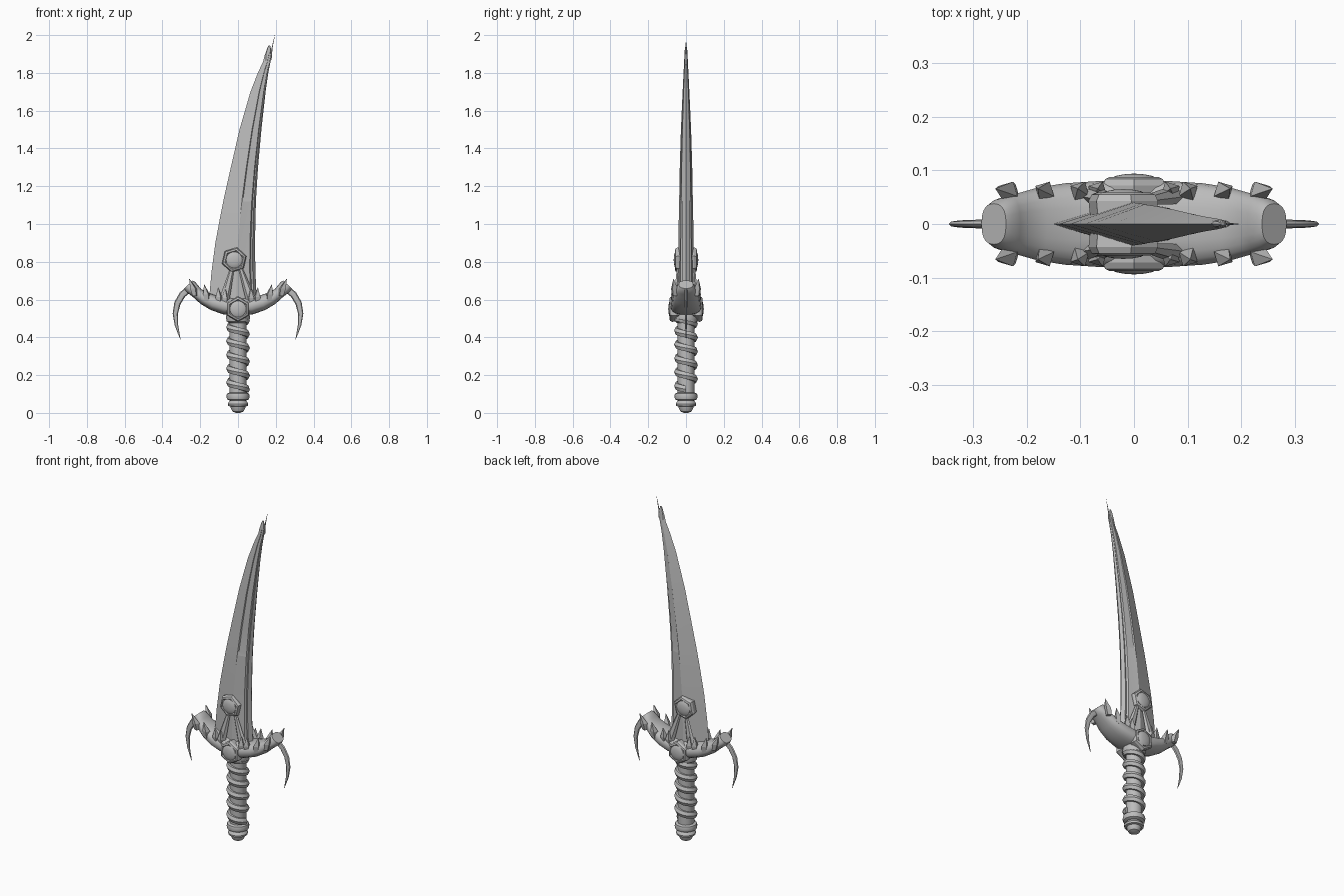
import bpy, bmesh, math
from mathutils import Vector

cube = bpy.data.objects.get("Cube")
if cube:
    bpy.data.objects.remove(cube)

steel = bpy.data.materials.new("grey steel")
steel.use_nodes = True
GREY = (0.5, 0.5, 0.5, 1)
steel.diffuse_color = GREY
steel.node_tree.nodes["Principled BSDF"].inputs["Base Color"].default_value = GREY


def loft(name, rings, angle=35):
    """Skin a list of equal-length rings, cap both ends."""
    bm = bmesh.new()
    rows = [[bm.verts.new(p) for p in ring] for ring in rings]
    n = len(rows[0])
    for a, b in zip(rows, rows[1:]):
        for i in range(n):
            j = (i + 1) % n
            bm.faces.new((a[i], a[j], b[j], b[i]))
    bm.faces.new(rows[0][::-1])
    bm.faces.new(rows[-1])
    bmesh.ops.recalc_face_normals(bm, faces=bm.faces)
    mesh = bpy.data.meshes.new(name)
    bm.to_mesh(mesh)
    bm.free()
    mesh.materials.append(steel)
    ob = bpy.data.objects.new(name, mesh)
    bpy.context.collection.objects.link(ob)
    bpy.ops.object.select_all(action='DESELECT')
    ob.select_set(True)
    bpy.context.view_layer.objects.active = ob
    bpy.ops.object.shade_smooth_by_angle(angle=math.radians(angle))
    return ob


def circle(n, start=0):
    return [(math.cos(start + math.tau * i / n), math.sin(start + math.tau * i / n)) for i in range(n)]


def lathe(name, profile, n=16, centre=(0, 0, 0), side=0, start=0, angle=35):
    """Turn (radius, height) about z, or about y when side is -1 or 1."""
    rings = []
    for r, h in profile:
        ring = [(r * c, r * s) for c, s in circle(n, start)]
        rings.append([Vector(centre) + Vector((u, side * h, v) if side else (u, v, h)) for u, v in ring])
    return loft(name, rings, angle)


def sweep(name, path, n, start=0, angle=35, power=1):
    """Sweep ellipses along (x, z, half_height, half_depth) points in the xz plane."""
    rings = []
    for i, (x, z, h, d) in enumerate(path):
        a, b = path[max(i - 1, 0)], path[min(i + 1, len(path) - 1)]
        t = Vector((b[0] - a[0], 0, b[1] - a[1])).normalized()
        nrm = Vector((-t.z, 0, t.x))
        ring = []
        for c, s in circle(n, start):
            c, s = (math.copysign(abs(v) ** power, v) for v in (c, s))
            ring.append(Vector((x, d * c, z)) + nrm * h * s)
        rings.append(ring)
    return loft(name, rings, angle)


# Curved blade: rows of (z, left x, right x, half thickness)
rows = [(0.58, -0.155, 0.1, 0.043), (0.75, -0.14, 0.092, 0.042), (0.9, -0.12, 0.09, 0.04),
        (1.05, -0.092, 0.093, 0.038), (1.12, -0.078, 0.095, 0.037), (1.14, -0.074, 0.096, 0.036),
        (1.3, -0.038, 0.106, 0.033), (1.5, 0.008, 0.124, 0.027), (1.7, 0.066, 0.146, 0.018),
        (1.8, 0.105, 0.16, 0.013), (1.86, 0.133, 0.172, 0.01), (1.9, 0.143, 0.18, 0.008)]
rings = []
for z, xl, xr, t in rows:
    step = 0.84 if z > 1.13 else 0.96
    half = [(0.57, 1), (0.6, step), (0.87, 0.7), (0.9, 0.45), (0.94, 0.5)]
    section = [(0, 0)] + [(f, -y) for f, y in half] + [(1, 0)] + half[::-1]
    rings.append([(xl + (xr - xl) * f, y * t, z) for f, y in section])
loft("blade", rings, 8)
sweep("blade_hook", [(0.155, 1.84, 0.014, 0.009), (0.16, 1.9, 0.015, 0.008),
                     (0.164, 1.93, 0.01, 0.006), (0.166, 1.945, 0.004, 0.002)], 8)
sweep("blade_point", [(0.172, 1.87, 0.007, 0.004), (0.18, 1.93, 0.003, 0.002),
                      (0.195, 2.0, 0.0005, 0.0005)], 6)

# Grip with spiral binding
lathe("grip", [(0.045, 0.08), (0.045, 0.52)], 12)
turns, per = 5.3, 20
rings = []
for i in range(int(turns * per) + 1):
    a = -math.tau * i / per
    z = 0.125 + 0.073 * i / per
    rings.append([((0.047 + 0.016 * c) * math.cos(a), (0.047 + 0.016 * c) * math.sin(a), z + 0.021 * s)
                  for c, s in circle(6)])
loft("grip_binding", rings, 40)
lathe("grip_collar", [(0.046, 0.475), (0.06, 0.485), (0.064, 0.505), (0.06, 0.53), (0.045, 0.54)], 16)

# Pommel
lathe("pommel_ring", [(0.045, 0.065), (0.058, 0.072), (0.062, 0.088), (0.058, 0.102), (0.045, 0.108)], 16)
lathe("pommel", [(0.012, 0), (0.03, 0.008), (0.038, 0.024), (0.04, 0.034), (0.052, 0.037),
                 (0.054, 0.048), (0.048, 0.058), (0.04, 0.066)], 16)

# Crescent guard
half = [(0.07, 0.566, 0.045, 0.08), (0.13, 0.583, 0.041, 0.076), (0.18, 0.607, 0.035, 0.068),
        (0.215, 0.633, 0.03, 0.058), (0.235, 0.652, 0.033, 0.053), (0.252, 0.669, 0.035, 0.046),
        (0.262, 0.68, 0.031, 0.038)]
path = [(-x, z, h, d) for x, z, h, d in half[::-1]] + [(0, 0.56, 0.048, 0.083)] + half
sweep("guard", path, 20, power=0.8)

# Horns and spikes on the guard
for side, word in ((1, "left"), (-1, "right")):
    horn = [(0.262, 0.655, 0.018, 0.008), (0.295, 0.625, 0.018, 0.008), (0.321, 0.58, 0.017, 0.007),
            (0.332, 0.525, 0.014, 0.006), (0.326, 0.465, 0.009, 0.005), (0.315, 0.425, 0.005, 0.003),
            (0.305, 0.39, 0.001, 0.001)]
    sweep(word + "_horn", [(side * x, z, h, d) for x, z, h, d in horn], 8)
    for face, where in ((-1, "front"), (1, "back")):
        for k, (x, z, lean) in enumerate([(0.068, 0.59, 0.0), (0.1, 0.595, 0.005),
                                          (0.163, 0.61, 0.016), (0.228, 0.64, 0.03)]):
            base = Vector((side * x, face * 0.06, z))
            tip = base + Vector((side * lean, face * 0.006, 0.07))
            rings = []
            for f, r in ((-0.2, 0.015), (0.25, 0.02), (1, 0.001)):
                p = base.lerp(tip, max(f, 0)) + Vector((0, 0, min(f, 0) * 0.1))
                rings.append([p + Vector((r * c, r * s, 0)) for c, s in circle(4, 0.5 * side * face)])
            loft(f"{word}_{where}_spike_{k + 1}", rings, 10)

# Medallions and the two prongs joining them, on both faces
for side, word in ((-1, "front"), (1, "back")):
    for part, x, z, y, turn in (("lower", 0, 0.55, 0.066, 0.52), ("upper", -0.02, 0.81, 0.037, 0.3)):
        lathe(f"{word}_{part}_bezel", [(0.064, -0.03), (0.068, 0.006), (0.062, 0.018), (0.052, 0.022),
                                       (0.044, 0.014)], 6, (x, side * y, z), side, turn, 25)
        lathe(f"{word}_{part}_boss", [(0.044, 0.01), (0.043, 0.019), (0.034, 0.024), (0.018, 0.027),
                                      (0.003, 0.028)], 16, (x, side * y, z), side)
    for tag, foot, head in (("right", -0.075, -0.03), ("left", 0.072, 0.012)):
        rings = []
        for f, r in ((0, 0.028), (0.3, 0.024), (1, 0.011)):
            p = Vector((foot + (head - foot) * f, side * (0.052 - 0.01 * f), 0.59 + 0.18 * f))
            rings.append([p + Vector((r * c, 0.6 * r * s, 0)) for c, s in circle(6)])
        loft(f"{word}_{tag}_prong", rings, 25)
